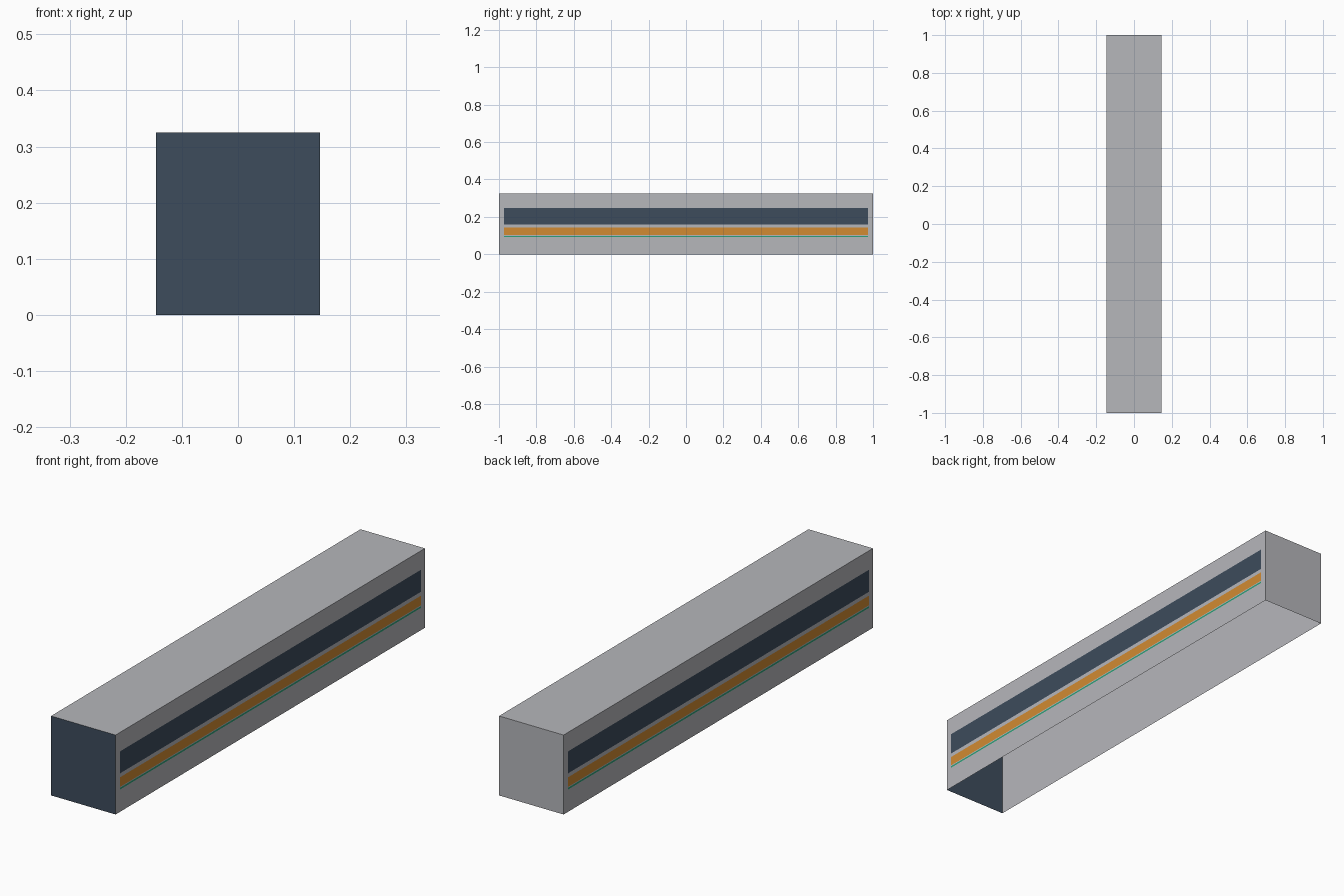
import bpy, bmesh

if "Cube" in bpy.data.objects:
    bpy.data.objects.remove(bpy.data.objects["Cube"])

W, L, H = 0.146, 1.0, 0.325   # half width, half length, height


def material(name, rgb):
    lin = [((c / 255 + 0.055) / 1.055) ** 2.4 for c in rgb]
    m = bpy.data.materials.new(name)
    m.diffuse_color = (*lin, 1)
    m.use_nodes = True
    m.node_tree.nodes["Principled BSDF"].inputs["Base Color"].default_value = m.diffuse_color
    return m


grey = material("light_grey", (182, 183, 187))
navy = material("dark_navy", (61, 76, 92))
orange = material("orange", (210, 139, 50))
green = material("green", (45, 160, 120))


def make_object(name, bm, mats):
    me = bpy.data.meshes.new(name)
    bm.to_mesh(me)
    bm.free()
    for m in mats:
        me.materials.append(m)
    ob = bpy.data.objects.new(name, me)
    bpy.context.collection.objects.link(ob)
    return ob


# Carriage shell: thin box, open underneath, with a navy front end
bm = bmesh.new()
bmesh.ops.create_cube(bm, size=1)
bmesh.ops.scale(bm, vec=(2 * W, 2 * L, H), verts=bm.verts)
bmesh.ops.translate(bm, vec=(0, 0, H / 2), verts=bm.verts)
bm.normal_update()
bottom = [f for f in bm.faces if f.normal.z < -0.5]
bmesh.ops.delete(bm, geom=bottom, context='FACES_ONLY')
for f in bm.faces:
    f.material_index = 1 if f.normal.y < -0.5 else 0
make_object("carriage_shell", bm, [grey, navy])


# Painted bands on both sides, as flat plates just proud of the wall
def side_band(name, z0, z1, mat):
    for label, s in (("right", 1), ("left", -1)):
        bm = bmesh.new()
        x, y = s * (W + 0.001), 0.973
        pts = [(x, -s * y, z0), (x, s * y, z0), (x, s * y, z1), (x, -s * y, z1)]
        bm.faces.new([bm.verts.new(p) for p in pts])
        make_object(f"{label}_{name}", bm, [mat])


side_band("window_band", 0.158, 0.248, navy)
side_band("wide_stripe", 0.103, 0.142, orange)
side_band("thin_stripe", 0.092, 0.099, green)
